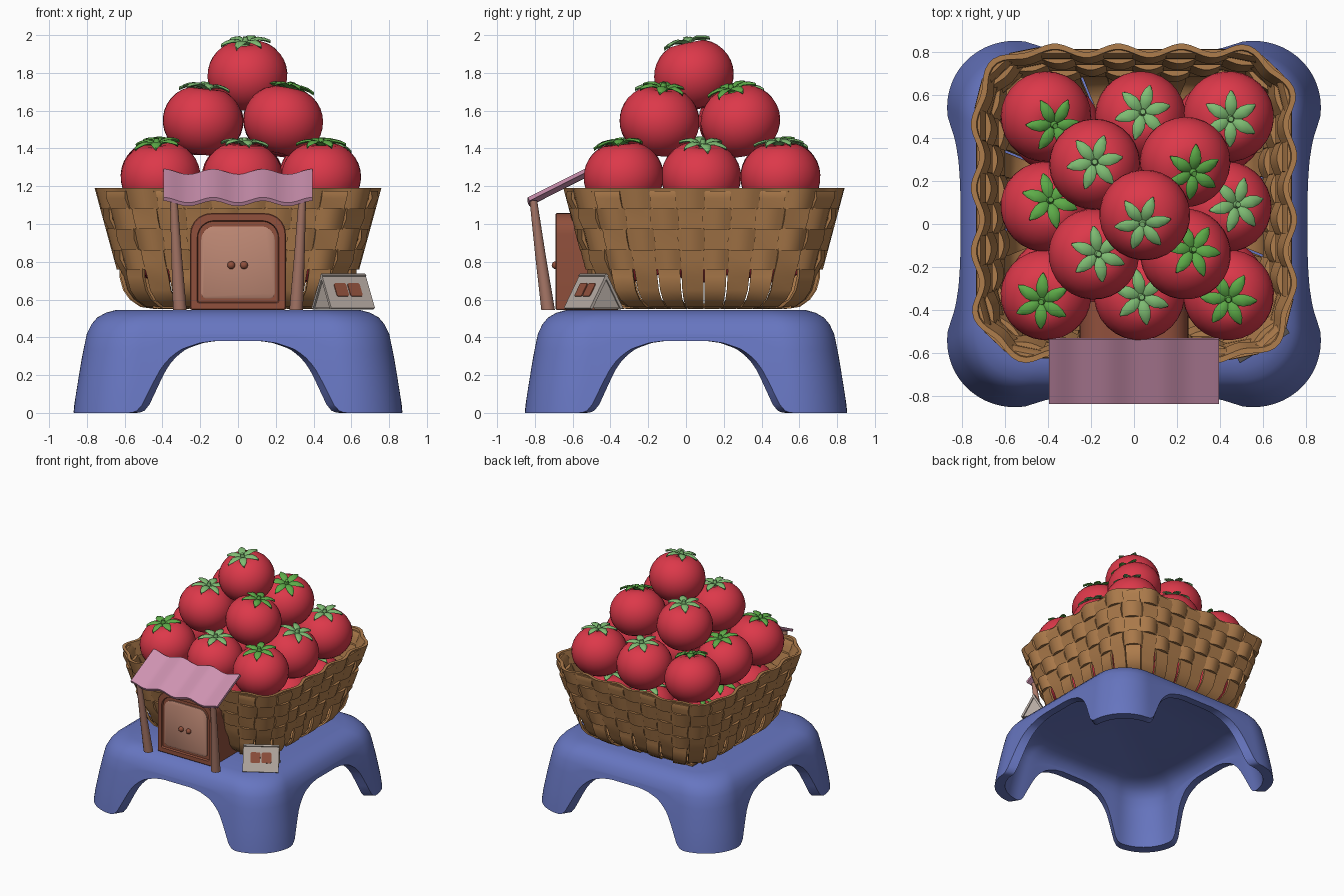
import bpy, bmesh, math
from mathutils import Vector, Matrix

if "Cube" in bpy.data.objects:
    bpy.data.objects.remove(bpy.data.objects["Cube"])

PI = math.pi


def mat(name, r, g, b):
    m = bpy.data.materials.new(name)
    m.diffuse_color = (r, g, b, 1)
    m.use_nodes = True
    m.node_tree.nodes["Principled BSDF"].inputs["Base Color"].default_value = m.diffuse_color
    return m


BLUE = mat("stool blue", .135, .18, .53)
RED = mat("tomato red", .72, .04, .068)
GREEN_L = mat("light green", .21, .50, .17)
GREEN_D = mat("deep green", .11, .41, .065)
WICKER = mat("wicker brown", .43, .205, .073)
FRAME = mat("door brown", .28, .08, .045)
PANEL = mat("door panel", .50, .24, .17)
POST = mat("post brown", .40, .19, .14)
PINK = mat("awning pink", .62, .29, .44)
GREY = mat("sign grey", .46, .40, .36)


def loft(bm, rings, cap=True, loop=False, m=None):
    """Skin a list of equal closed rings."""
    m = m or Matrix.Identity(4)
    vs = [[bm.verts.new(m @ Vector(p)) for p in r] for r in rings]
    n = len(vs[0])
    for a, b in zip(vs, vs[1:] + (vs[:1] if loop else [])):
        for i in range(n):
            j = (i + 1) % n
            bm.faces.new((a[i], a[j], b[j], b[i]))
    if cap and not loop:
        bm.faces.new(vs[0][::-1])
        bm.faces.new(vs[-1])


def box(bm, x0, x1, y0, y1, z0, z1, m=None):
    loft(bm, [[(x0, y0, z), (x1, y0, z), (x1, y1, z), (x0, y1, z)] for z in (z0, z1)], m=m)


def finish(bm, name, material, angle=35):
    bmesh.ops.recalc_face_normals(bm, faces=bm.faces)
    me = bpy.data.meshes.new(name)
    bm.to_mesh(me)
    bm.free()
    me.materials.append(material)
    for p in me.polygons:
        p.use_smooth = True
    me.set_sharp_from_angle(angle=math.radians(angle))
    ob = bpy.data.objects.new(name, me)
    bpy.context.collection.objects.link(ob)
    return ob


def interp(tab, x):
    if x <= tab[0][0]:
        return tab[0][1]
    for (a, va), (b, vb) in zip(tab, tab[1:]):
        if x <= b:
            return va + (vb - va) * (x - a) / (b - a)
    return tab[-1][1]


def rounded(t, hx, hy, r):
    """Point and outward normal on a rounded rectangle, t in 0..1."""
    q = int(t * 4) % 4
    f = t * 4 % 1
    f = f if q % 2 == 0 else 1 - f
    a, b, c = hx - r, hy - r, r * PI / 2
    d = f * (a + b + c)
    if d < b:
        x, y, nx, ny = hx, d, 1, 0
    elif d < b + c:
        k = (d - b) / r
        nx, ny = math.cos(k), math.sin(k)
        x, y = a + r * nx, b + r * ny
    else:
        x, y, nx, ny = a + b + c - d, hy, 0, 1
    sx, sy = ((1, 1), (-1, 1), (-1, -1), (1, -1))[q]
    return Vector((x * sx, y * sy, 0)), Vector((nx * sx, ny * sy, 0))


# Stool: hollow shell whose lower edge follows an arch on each side
ARCH = [(0, .38), (.16, .38), (.25, .37), (.36, .34), (.42, .305), (.48, .25), (.535, .15),
        (.58, .05), (.605, .015), (.65, 0)]
WIDE = [(0, .87), (.03, .869), (.15, .85), (.3, .825), (.42, .80), (.47, .775), (.505, .745),
        (.53, .70), (.545, .645)]
TOP = .545


def stool_ring(level, inner):
    ring = []
    for i in range(240):
        p, _ = rounded(i / 240, 1, 1, .36)
        b = interp(ARCH, min(abs(p.x), abs(p.y)))
        z = b + (.42 - b) * level if level <= 1 else level - 1
        w = interp(WIDE, z) - (.065 if inner else 0)
        if inner:
            z = b + (z - b) * (TOP - .06 - b) / (TOP - b)
        ring.append((p.x * w, p.y * w * .98, z))
    return ring


levels = [0, .2, .4, .6, .8, 1, 1.47, 1.505, 1.53, 1 + TOP]
bm = bmesh.new()
loft(bm, [stool_ring(l, True) for l in levels[::-1]] + [stool_ring(l, False) for l in levels])
finish(bm, "stool", BLUE, 40)

# Woven basket
CY, WAVES = .095, 18
BASK = [(.56, .42), (.57, .49), (.60, .545), (.65, .58), (.76, .61), (1.19, .727)]


def basket(t, z, off):
    w = interp(BASK, z)
    p, n = rounded(t, w, w * .98, w * .36)
    return p + n * off + Vector((0, CY, z)), n, w


ROWS = [(.76, .865), (.86, .975), (.97, 1.085), (1.08, 1.19)]
M = WAVES * 10
for k, (z0, z1) in enumerate(ROWS):
    rings = []
    for z, side in ((z0, 1), (z1, 1), (z1, -1), (z0, -1)):
        rings.append([basket(i / M, z, .013 * side + .02 * math.sin(2 * PI * i / 10 + k * PI))[0]
                      for i in range(M)])
    bm = bmesh.new()
    loft(bm, rings, loop=True)
    finish(bm, f"basket_band_{k + 1}", WICKER, 45)

bm = bmesh.new()
for s in range(WAVES * 2):
    t = (s / 2 + .25) / WAVES
    sign = 1 if s % 2 == 0 else -1
    path = [(z, sign * .013) for z in (.56, .57, .60, .65, .72)]
    path += [((a + b) / 2, -sign * (-1) ** k * .014) for k, (a, b) in enumerate(ROWS)] + [(1.175, 0)]
    rings = []
    for z, off in path:
        p, n, w = basket(t, z, off)
        tan = Vector((-n.y, n.x, 0)) * (.096 * w)
        th = n * .009 + Vector((0, 0, -.009 if z < .6 else 0))
        rings.append([p - tan - th, p + tan - th, p + tan + th, p - tan + th])
    loft(bm, rings)
finish(bm, "basket_stakes", WICKER, 40)

bm = bmesh.new()
for i in range(7):
    c = (i - 3) * .135
    box(bm, -.45, .45, CY + c - .058, CY + c + .058, .552, .566)
    box(bm, c - .058, c + .058, CY - .44, CY + .44, .564, .578)
finish(bm, "basket_floor", WICKER)

# Tomatoes: x, y, z, stem lean x, stem lean y, dark leaves
SPOTS = [(-.41, .5, 1.25, .04, -.04, 1), (.03, .5, 1.25, .01, .02, 0), (.44, .5, 1.25, .01, -.01, 0),
         (-.41, .08, 1.25, .02, .03, 1), (.02, .08, 1.25, 0, 0, 0), (.43, .08, 1.25, .05, .01, 0),
         (-.41, -.33, 1.25, -.02, -.03, 1), (.025, -.33, 1.25, .01, -.01, 0), (.44, -.33, 1.25, 0, -.02, 1),
         (-.183, .278, 1.545, 0, .01, 0), (.238, .288, 1.545, .04, -.05, 1), (-.187, -.14, 1.545, .02, 0, 0),
         (.24, -.14, 1.545, .035, .02, 1), (.05, .042, 1.788, -.01, -.04, 0)]
# hidden lower layer filling the basket
SPOTS += [(x * .9, CY + (y - CY) * .88, .88, -dx, dy, d) for x, y, z, dx, dy, d in SPOTS[:9]]
LEAF = [(.004, .012, .166), (.035, .024, .186), (.07, .029, .192), (.105, .021, .184), (.132, .004, .172)]
fruit, leaves = bmesh.new(), [bmesh.new(), bmesh.new()]
for n, (x, y, z, dx, dy, dark) in enumerate(SPOTS):
    q = Vector((0, 0, 1)).rotation_difference(Vector((dx, dy, .18)))
    m = Matrix.Translation((x, y, z)) @ q.to_matrix().to_4x4() @ Matrix.Rotation(n * 1.3, 4, 'Z')
    rings = []
    for i in range(17):
        a = .06 + (PI - .12) * i / 16
        r = .212 * math.sin(a) ** .95
        h = .19 * math.cos(a) - (.03 if i < 8 else -.015) * math.exp(-(r / .06) ** 2)
        rings.append([(r * math.cos(k * PI / 14), r * math.sin(k * PI / 14), h) for k in range(28)])
    loft(fruit, rings, m=m)
    for k in range(6):
        lm = m @ Matrix.Rotation(k * PI / 3, 4, 'Z')
        loft(leaves[dark], [[(r, -w, h), (r, 0, h - .010), (r, w, h), (r, w * .5, h + .008),
                             (r, -w * .5, h + .008)] for r, w, h in LEAF], m=lm)
    loft(leaves[dark], [[(r * math.cos(k * PI / 4), r * math.sin(k * PI / 4), h) for k in range(8)]
                        for r, h in ((.024, .16), (.016, .19), (.013, .208))], m=m)
finish(fruit, "tomatoes", RED, 60)
finish(leaves[0], "light_leaves", GREEN_L, 50)
finish(leaves[1], "deep_leaves", GREEN_D, 50)


# Door
def arch(y, hw, z0, z1, rt, rb):
    pts = []
    for cx, cz, r, a0 in ((hw - rb, z0 + rb, rb, -PI / 2), (hw - rt, z1 - rt, rt, 0),
                          (rt - hw, z1 - rt, rt, PI / 2), (rb - hw, z0 + rb, rb, PI)):
        pts += [(cx + r * math.cos(a0 + i * PI / 16), y, cz + r * math.sin(a0 + i * PI / 16)) for i in range(9)]
    return pts


bm = bmesh.new()
loft(bm, [arch(-.36, .253, .545, 1.057, .11, .01), arch(-.685, .253, .545, 1.057, .11, .01),
          arch(-.69, .248, .55, 1.052, .105, .01), arch(-.69, .216, .582, 1.018, .09, .01),
          arch(-.674, .212, .587, 1.014, .086, .01)])
finish(bm, "door_frame", FRAME)
bm = bmesh.new()
loft(bm, [arch(-.66, .195, .605, .988, .075, .03), arch(-.682, .195, .605, .988, .075, .03),
          arch(-.686, .189, .611, .982, .07, .025)])
finish(bm, "door_panel", PANEL)
bm = bmesh.new()
for x in (-.036, .032):
    bmesh.ops.create_uvsphere(bm, u_segments=14, v_segments=8, radius=.021,
                              matrix=Matrix.Translation((x, -.69, .782)))
finish(bm, "door_knobs", FRAME, 60)

# Awning and its leaning posts
bm = bmesh.new()
rings = []
for i in range(37):
    x = -.395 + .79 * i / 36
    d = .014 * math.cos(6 * PI * i / 36)
    rings.append([(x, y, z + d) for y, z in ((-.829, 1.108), (-.53, 1.259), (-.538, 1.277), (-.838, 1.127))])
loft(bm, rings)
finish(bm, "awning", PINK)
bm = bmesh.new()
for s in (-1, 1):
    loft(bm, [[(s * cx + r * math.cos(k * PI / 6), cy + r * math.sin(k * PI / 6), z) for k in range(12)]
              for cx, cy, r, z in ((.308, -.73, .036, .545), (.325, -.77, .028, .83), (.34, -.808, .02, 1.125))])
finish(bm, "awning_posts", POST)

# Folding sign, turned to the front right
base = Matrix.Translation((.557, -.49, .555)) @ Matrix.Rotation(math.radians(31), 4, 'Z')
bm, marks = bmesh.new(), bmesh.new()
loft(bm, [[(x, -.088, 0), (x, .088, 0), (x, 0, .17)] for x in (-.125, .125)], m=base)
for s in (0, PI):
    m = base @ Matrix.Rotation(s, 4, 'Z') @ Matrix.Translation((0, -.1, 0)) @ Matrix.Rotation(-math.atan2(.1, .18), 4, 'X')
    box(bm, -.135, .135, -.002, .014, 0, .207, m)
    if s == 0:
        for x in (-.042, .042):
            loft(marks, [[(x + px, y, .108 + pz) for px, _, pz in arch(0, .037, -.04, .04, .012, .012)]
                         for y in (-.007, 0)], m=m)
finish(bm, "sign_board", GREY)
finish(marks, "sign_marks", FRAME)
